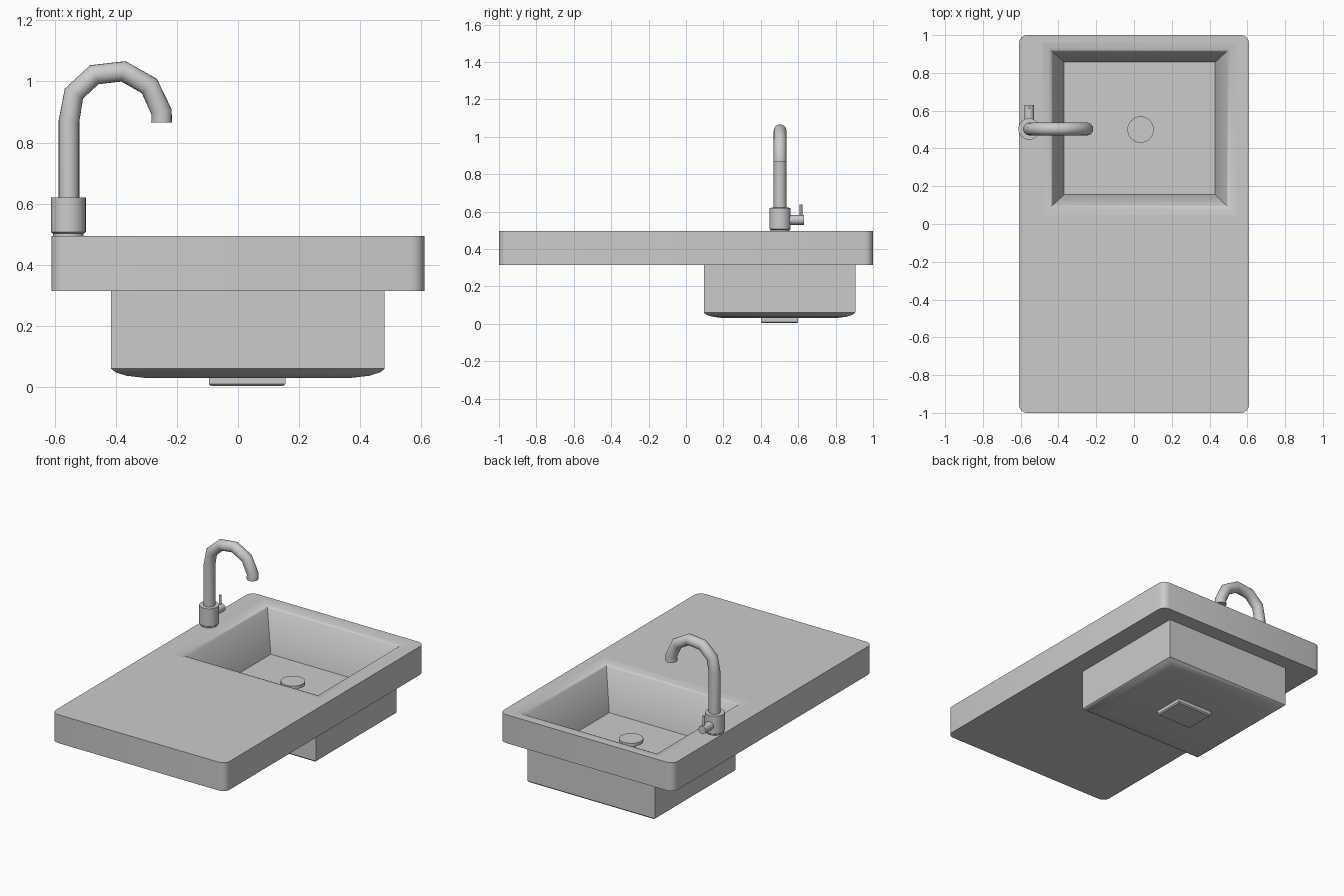
import bpy, bmesh, math

if "Cube" in bpy.data.objects:
    bpy.data.objects.remove(bpy.data.objects["Cube"])


def make(name, bm, angle=35):
    bmesh.ops.recalc_face_normals(bm, faces=bm.faces[:])
    me = bpy.data.meshes.new(name)
    bm.to_mesh(me)
    bm.free()
    ob = bpy.data.objects.new(name, me)
    bpy.context.collection.objects.link(ob)
    smooth(ob, angle)
    return ob


def smooth(ob, angle=35):
    bpy.ops.object.select_all(action='DESELECT')
    bpy.context.view_layer.objects.active = ob
    ob.select_set(True)
    bpy.ops.object.shade_smooth_by_angle(angle=math.radians(angle))


def rect_loft(name, rings):
    """Closed solid through rectangles (x0, x1, y0, y1, z)."""
    bm = bmesh.new()
    loops = [[bm.verts.new(p) for p in
              ((a, c, z), (b, c, z), (b, d, z), (a, d, z))]
             for a, b, c, d, z in rings]
    for lo, hi in zip(loops, loops[1:]):
        for i in range(4):
            j = (i + 1) % 4
            bm.faces.new((lo[i], lo[j], hi[j], hi[i]))
    bm.faces.new(loops[0])
    bm.faces.new(loops[-1])
    return make(name, bm)


def inset(r, d, z):
    return (r[0] + d, r[1] - d, r[2] + d, r[3] - d, z)


def lathe(name, profile, loc, axis='Z', n=32):
    """Solid of revolution from (radius, height) pairs."""
    bm = bmesh.new()
    loops = []
    for r, h in profile:
        ring = []
        for i in range(n):
            t = 2 * math.pi * i / n
            u, v = r * math.cos(t), r * math.sin(t)
            ring.append(bm.verts.new((u, v, h) if axis == 'Z' else (u, h, v)))
        loops.append(ring)
    for lo, hi in zip(loops, loops[1:]):
        for i in range(n):
            j = (i + 1) % n
            bm.faces.new((lo[i], lo[j], hi[j], hi[i]))
    bm.faces.new(loops[0])
    bm.faces.new(loops[-1])
    ob = make(name, bm)
    ob.location = loc
    return ob


def boolean(ob, other, op):
    m = ob.modifiers.new(op, 'BOOLEAN')
    m.object, m.operation, m.solver = other, op, 'EXACT'
    bpy.context.view_layer.objects.active = ob
    bpy.ops.object.modifier_apply(modifier=m.name)
    bpy.data.objects.remove(other)


# Countertop slab with rounded vertical corners
bm = bmesh.new()
bmesh.ops.create_cube(bm, size=1)
for v in bm.verts:
    v.co = (v.co.x * 1.22, v.co.y * 2, 0.405 + v.co.z * 0.18)
edges = [e for e in bm.edges if abs(e.verts[0].co.z - e.verts[1].co.z) > 0.1]
bmesh.ops.bevel(bm, geom=edges, offset=0.045, segments=4, profile=0.5,
                affect='EDGES')
counter = make('countertop_with_basin', bm)

# Outer basin shell under the counter
outer = (-0.415, 0.48, 0.095, 0.905)
shell = rect_loft('basin_shell', [inset(outer, d, z) for d, z in
                  ((0.11, 0.03), (0.05, 0.037), (0.015, 0.048),
                   (0, 0.06), (0, 0.40))])
boolean(counter, shell, 'UNION')

# Basin hollow with a soft lip
mouth = (-0.432, 0.49, 0.098, 0.912)
floor = (-0.37, 0.43, 0.155, 0.857, 0.22)
hollow = rect_loft('basin_hollow', [floor] + [inset(mouth, d, z) for d, z in
                   ((0, 0.475), (-0.008, 0.484), (-0.022, 0.490),
                    (-0.05, 0.495), (-0.055, 0.56))])
boolean(counter, hollow, 'DIFFERENCE')
smooth(counter)

# Drain housing below and raised plug in the basin
rect_loft('drain_housing', [(-0.088, 0.148, 0.407, 0.593, 0.003),
                            (-0.095, 0.155, 0.40, 0.60, 0.01),
                            (-0.095, 0.155, 0.40, 0.60, 0.04)])
lathe('drain_plug', [(0.025, 0.21), (0.025, 0.275), (0.07, 0.275),
                     (0.07, 0.295)], (0.035, 0.5, 0))

# Tap base, side valve and lever
tx, ty = -0.555, 0.503
lathe('tap_base', [(0.05, 0.49), (0.05, 0.502), (0.057, 0.507),
                   (0.057, 0.62), (0.03, 0.621)], (tx, ty, 0))
lathe('tap_valve', [(0.026, 0), (0.026, 0.128)], (tx, ty, 0.555), 'Y', 20)
lathe('tap_lever', [(0.007, 0.57), (0.007, 0.638)], (tx, 0.615, 0), n=12)

# Swan-neck spout swept along a faceted path
path = [(-0.553, 0.60), (-0.553, 0.87), (-0.537, 0.96), (-0.470, 1.022),
        (-0.375, 1.033), (-0.29, 0.985), (-0.25, 0.90), (-0.25, 0.865)]
bm = bmesh.new()
n, r, loops = 20, 0.034, []
for k, (x, z) in enumerate(path):
    a, b = path[max(k - 1, 0)], path[min(k + 1, len(path) - 1)]
    t = math.atan2(b[1] - a[1], b[0] - a[0])
    if k == len(path) - 1:
        t = -math.pi / 2
    elif k == len(path) - 2:
        t = -1.3
    ring = []
    for i in range(n):
        w = 2 * math.pi * i / n
        u = r * math.cos(w)
        ring.append(bm.verts.new((x - u * math.sin(t), ty + r * math.sin(w),
                                  z + u * math.cos(t))))
    loops.append(ring)
for lo, hi in zip(loops, loops[1:]):
    for i in range(n):
        j = (i + 1) % n
        bm.faces.new((lo[i], lo[j], hi[j], hi[i]))
bm.faces.new(loops[0])
bm.faces.new(loops[-1])
make('tap_spout', bm, 50)
